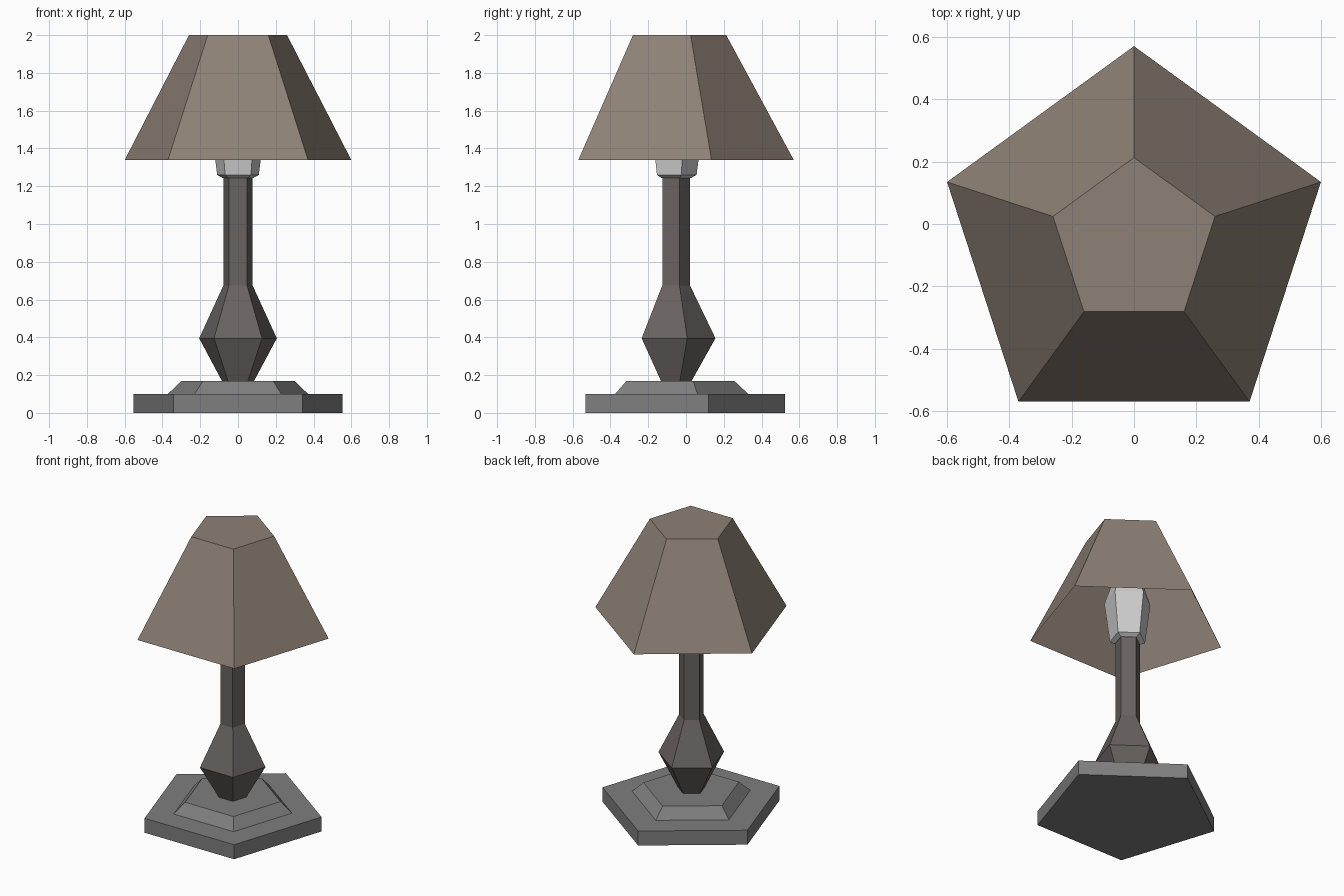
import bpy, bmesh
from math import sin, cos, pi

if "Cube" in bpy.data.objects:
    bpy.data.objects.remove(bpy.data.objects["Cube"])

CY = -0.06  # pentagon centre, so the bounding box is centred on y = 0
SIDES = 5


def material(name, rgb):
    m = bpy.data.materials.new(name)
    m.diffuse_color = (*rgb, 1)
    m.use_nodes = True
    m.node_tree.nodes["Principled BSDF"].inputs["Base Color"].default_value = m.diffuse_color
    return m


def lathe(name, profile, mat=None, cap_bottom=True):
    """Stack pentagon rings from (radius, z) pairs, one corner towards +y."""
    bm = bmesh.new()
    rings = []
    for r, z in profile:
        angles = [pi / 2 + 2 * pi * i / SIDES for i in range(SIDES)]
        rings.append([bm.verts.new((r * cos(a), CY + r * sin(a), z)) for a in angles])
    for low, high in zip(rings, rings[1:]):
        for i in range(SIDES):
            j = (i + 1) % SIDES
            bm.faces.new((low[i], low[j], high[j], high[i]))
    bm.faces.new(rings[-1])
    if cap_bottom:
        bm.faces.new(rings[0][::-1])
    mesh = bpy.data.meshes.new(name)
    bm.to_mesh(mesh)
    bm.free()
    if mat:
        mesh.materials.append(mat)
    obj = bpy.data.objects.new(name, mesh)
    bpy.context.collection.objects.link(obj)
    return obj


dark_grey = material("dark_grey", (0.21, 0.21, 0.21))
dark_wood = material("dark_wood", (0.14, 0.125, 0.12))
fabric = material("fabric", (0.27, 0.22, 0.18))

# Stepped foot
lathe("base", [(0.583, 0), (0.583, 0.1), (0.39, 0.1), (0.315, 0.17)], dark_grey)

# Turned stem with a swollen lower part
lathe("stem", [(0.09, 0.17), (0.216, 0.395), (0.081, 0.675), (0.081, 1.245)], dark_wood)

# Bulb, mostly hidden in the shade
lathe("bulb", [(0.085, 1.243), (0.116, 1.26), (0.152, 1.54), (0.11, 1.66)])

# Shade, open below and closed on top
lathe("shade", [(0.63, 1.34), (0.273, 2.0)], fabric, cap_bottom=False)
